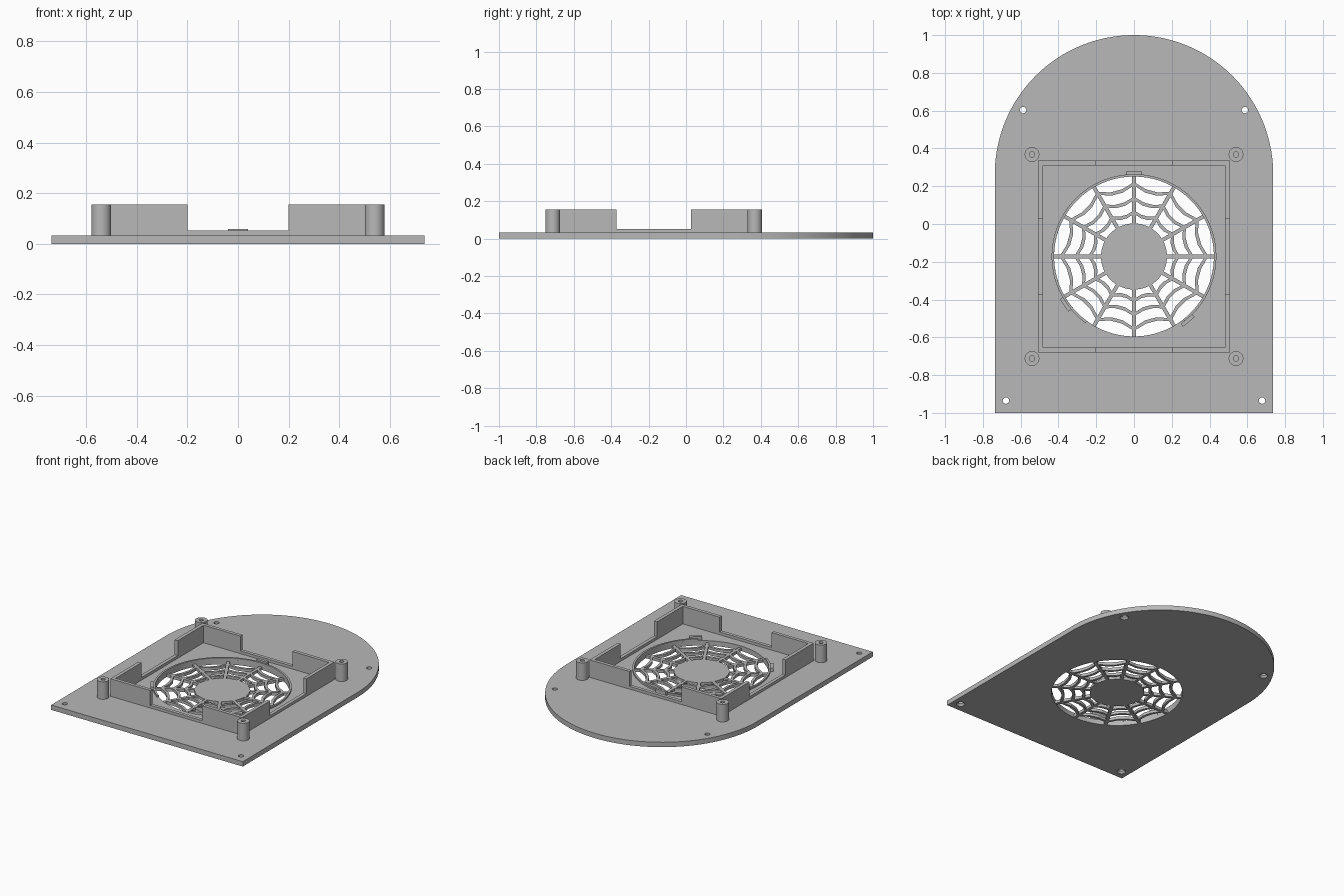
import bpy, bmesh, math
from math import sin, cos, pi, radians

if "Cube" in bpy.data.objects:
    bpy.data.objects.remove(bpy.data.objects["Cube"])

CY = -0.172          # fan centre in y
TOP = 0.034          # plate thickness
WALL = 0.156         # height of corner walls and posts

grey = bpy.data.materials.new("plain_grey")
grey.diffuse_color = (0.48, 0.48, 0.48, 1)
grey.use_nodes = True
grey.node_tree.nodes["Principled BSDF"].inputs["Base Color"].default_value = grey.diffuse_color


def finish(bm, name):
    bmesh.ops.recalc_face_normals(bm, faces=bm.faces[:])
    me = bpy.data.meshes.new(name)
    bm.to_mesh(me)
    bm.free()
    me.materials.append(grey)
    ob = bpy.data.objects.new(name, me)
    bpy.context.collection.objects.link(ob)
    return ob


def prism(bm, pts, z0, z1):
    """Closed outline extruded from z0 to z1."""
    lo = [bm.verts.new((x, y, z0)) for x, y in pts]
    hi = [bm.verts.new((x, y, z1)) for x, y in pts]
    bm.faces.new(lo)
    bm.faces.new(hi)
    for i in range(len(pts)):
        j = (i + 1) % len(pts)
        bm.faces.new((lo[i], lo[j], hi[j], hi[i]))


def band(bm, outer, inner, z0, z1, closed=True):
    """Strip between two matching outlines, extruded from z0 to z1."""
    rows = [[bm.verts.new((x, y, z)) for x, y in o]
            for o, z in ((outer, z0), (outer, z1), (inner, z1), (inner, z0))]
    n = len(outer)
    for i in range(n if closed else n - 1):
        j = (i + 1) % n
        for k in range(4):
            a, b = rows[k], rows[(k + 1) % 4]
            bm.faces.new((a[i], a[j], b[j], b[i]))
    if not closed:
        for i in (0, n - 1):
            bm.faces.new([r[i] for r in rows])


def arc(r, a0, a1, n, cx=0, cy=CY):
    """n + 1 points along an arc, angles in degrees."""
    return [(cx + r * cos(radians(a0 + (a1 - a0) * i / n)),
             cy + r * sin(radians(a0 + (a1 - a0) * i / n))) for i in range(n + 1)]


def circle(r, n, cx=0, cy=CY):
    return arc(r, 0, 360, n, cx, cy)[:-1]


def bar(bm, ang, r0, r1, w, z0, z1):
    """Radial box at an angle around the fan centre."""
    c, s = cos(ang), sin(ang)
    prism(bm, [(r * c - t * s, CY + r * s + t * c) for r, t in
               ((r0, -w / 2), (r1, -w / 2), (r1, w / 2), (r0, w / 2))], z0, z1)


# Base plate with arched back end
HW = 0.737
bm = bmesh.new()
prism(bm, [(-HW, -1), (HW, -1)] + arc(HW, 0, 180, 96, 0, 1 - HW), 0, TOP)
plate = finish(bm, "base_plate")

# Cutter: fan opening and countersunk screw holes
bm = bmesh.new()
prism(bm, circle(0.423, 96), -0.1, 0.1)
for x, y in ((0.587, 0.603), (0.678, -0.935)):
    for s in (-1, 1):
        lo, mid, hi = [[bm.verts.new((px, py, z)) for px, py in circle(r, 24, s * x, y)]
                       for r, z in ((0.030, -0.002), (0.017, 0.014), (0.017, 0.1))]
        bm.faces.new(lo)
        bm.faces.new(hi)
        for a, b in ((lo, mid), (mid, hi)):
            for i in range(24):
                j = (i + 1) % 24
                bm.faces.new((a[i], a[j], b[j], b[i]))
cutter = finish(bm, "hole_cutter")
cutter.hide_render = True
mod = plate.modifiers.new("holes", 'BOOLEAN')
mod.operation = 'DIFFERENCE'
mod.solver = 'EXACT'
mod.object = cutter
bpy.context.view_layer.objects.active = plate
bpy.ops.object.modifier_apply(modifier=mod.name)
bpy.data.objects.remove(cutter)

# Web grille: hub, spokes and sagging strands
GZ = 0.02
bm = bmesh.new()
prism(bm, circle(0.175, 64), 0, GZ)
hub = finish(bm, "grille_hub")
bm = bmesh.new()
for i in range(12):
    bar(bm, i * pi / 6, 0.17, 0.428, 0.02, 0, GZ)
spokes = finish(bm, "grille_spokes")
bm = bmesh.new()
for r in (0.385, 0.308, 0.235):
    def web(off):
        pts = []
        for i in range(36):
            rr = (r if i % 3 == 0 else r * 0.915) + off
            pts.append((rr * cos(i * pi / 18), CY + rr * sin(i * pi / 18)))
        return pts
    band(bm, web(0.009), web(-0.009), 0, GZ)
strands = finish(bm, "grille_strands")

# Raised rim around the opening, open at the front
bm = bmesh.new()
band(bm, arc(0.436, -52, 234, 80), arc(0.423, -52, 234, 80), TOP - 0.004, 0.046, False)
rim = finish(bm, "fan_rim")

# Small clips on the rim
bm = bmesh.new()
for a in (90, 215, -50):
    bar(bm, radians(a), 0.432, 0.452, 0.08, TOP - 0.004, 0.058)
clips = finish(bm, "rim_clips")

# Square frame: low wall all round, tall corners
FO, FI, GAP = 0.507, 0.483, 0.2
bm = bmesh.new()
square = lambda h: [(-h, CY - h), (h, CY - h), (h, CY + h), (-h, CY + h)]
band(bm, square(FO), square(FI), TOP - 0.004, 0.053)
low = finish(bm, "low_frame_wall")
bm = bmesh.new()
for sx in (-1, 1):
    for sy in (-1, 1):
        prism(bm, [(sx * x, CY + sy * y) for x, y in
                   ((GAP, FO), (FO, FO), (FO, GAP), (FI, GAP), (FI, FI), (GAP, FI))],
              TOP - 0.004, WALL)
corners = finish(bm, "frame_corner_walls")

# Hollow screw posts beside each corner
bm = bmesh.new()
for sx in (-1, 1):
    for sy in (-1, 1):
        x, y = sx * 0.54, CY + sy * 0.54
        band(bm, circle(0.039, 32, x, y), circle(0.014, 32, x, y), TOP - 0.004, WALL)
posts = finish(bm, "screw_posts")

# Smooth curved sides, keep edges sharp
bpy.ops.object.select_all(action='DESELECT')
for ob in (plate, hub, rim, posts):
    ob.select_set(True)
bpy.context.view_layer.objects.active = plate
bpy.ops.object.shade_smooth_by_angle(angle=radians(30))
